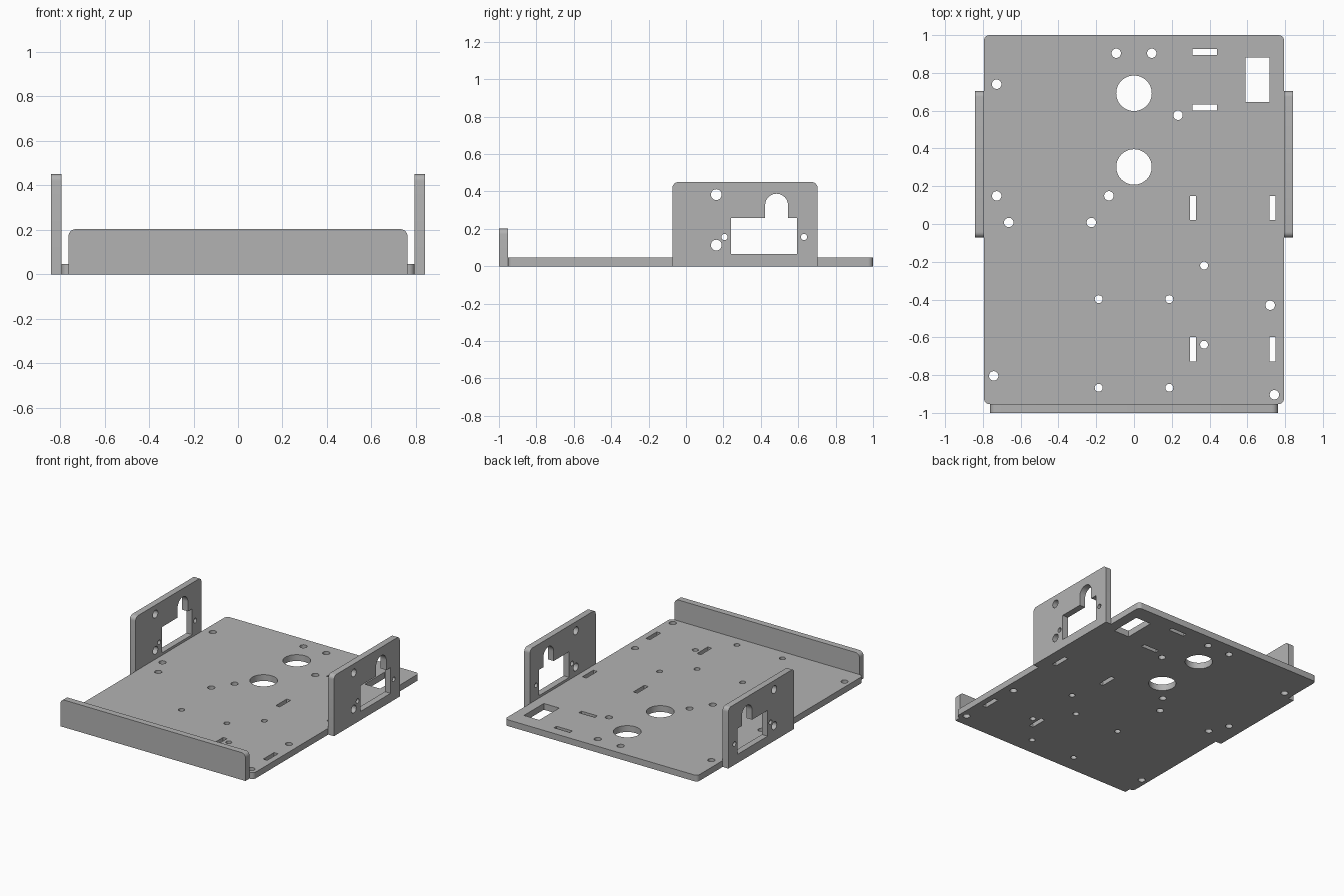
import bpy
import bmesh
from math import cos, sin, pi
from mathutils import Matrix

cube = bpy.data.objects.get("Cube")
if cube:
    bpy.data.objects.remove(cube, do_unlink=True)

THICK = 0.047

# Single metal colour
metal = bpy.data.materials.new("sheet_grey")
grey = (0.45, 0.45, 0.45, 1.0)
metal.diffuse_color = grey
metal.use_nodes = True
metal.node_tree.nodes["Principled BSDF"].inputs["Base Color"].default_value = grey


def arc(cx, cy, r, start, end, steps):
    """Points on a circular arc, angles in units of pi."""
    angles = [pi * (start + (end - start) * i / steps) for i in range(steps + 1)]
    return [(cx + r * cos(a), cy + r * sin(a)) for a in angles]


def circle(cx, cy, r, sides=32):
    return arc(cx, cy, r, 0, 2, sides)[:-1]


def box(cx, cy, w, h):
    return [(cx + sx * w / 2, cy + sy * h / 2)
            for sx, sy in ((-1, -1), (1, -1), (1, 1), (-1, 1))]


def rounded(x0, x1, y0, y1, r, round_bottom):
    """Rectangle with rounded top corners and, if asked, rounded bottom ones."""
    top = arc(x1 - r, y1 - r, r, 0, 0.5, 6) + arc(x0 + r, y1 - r, r, 0.5, 1, 6)
    if round_bottom:
        return top + arc(x0 + r, y0 + r, r, 1, 1.5, 6) + arc(x1 - r, y0 + r, r, 1.5, 2, 6)
    return top + [(x0, y0), (x1, y0)]


def plate(name, outline, holes, matrix):
    """Flat sheet cut from an outline with holes, then placed by a matrix."""
    curve = bpy.data.curves.new(name + "_profile", "CURVE")
    curve.dimensions = "2D"
    curve.fill_mode = "BOTH"
    curve.extrude = THICK / 2
    for loop in [outline] + holes:
        spline = curve.splines.new("POLY")
        spline.points.add(len(loop) - 1)
        for point, (x, y) in zip(spline.points, loop):
            point.co = (x, y, 0, 1)
        spline.use_cyclic_u = True
    helper = bpy.data.objects.new(name + "_profile", curve)
    bpy.context.scene.collection.objects.link(helper)
    graph = bpy.context.evaluated_depsgraph_get()
    mesh = bpy.data.meshes.new_from_object(helper.evaluated_get(graph))
    bpy.data.objects.remove(helper, do_unlink=True)
    bpy.data.curves.remove(curve)

    bm = bmesh.new()
    bm.from_mesh(mesh)
    bmesh.ops.remove_doubles(bm, verts=bm.verts, dist=0.0001)
    bm.transform(matrix)
    bmesh.ops.recalc_face_normals(bm, faces=bm.faces)
    bm.to_mesh(mesh)
    bm.free()
    mesh.materials.clear()
    mesh.materials.append(metal)
    mesh.name = name
    obj = bpy.data.objects.new(name, mesh)
    bpy.context.scene.collection.objects.link(obj)
    bpy.ops.object.select_all(action="DESELECT")
    obj.select_set(True)
    bpy.context.view_layer.objects.active = obj
    bpy.ops.object.shade_smooth_by_angle(angle=pi / 6)
    return obj


# Base plate: vents, screw holes and slots
base_holes = [circle(0, y, 0.094, 48) for y in (0.692, 0.302)]
screws = [(-0.094, 0.904), (0.094, 0.904), (-0.727, 0.74), (0.233, 0.576),
          (-0.727, 0.149), (-0.133, 0.149), (-0.663, 0.008), (-0.226, 0.008),
          (0.721, -0.43), (-0.743, -0.804), (0.743, -0.904)]
standoffs = [(x, y) for x in (-0.187, 0.187) for y in (-0.398, -0.867)]
standoffs += [(0.371, -0.22), (0.371, -0.639)]
base_holes += [circle(x, y, 0.025, 24) for x, y in screws]
base_holes += [circle(x, y, 0.021, 24) for x, y in standoffs]
base_holes += [box(x, y, 0.033, 0.128) for x in (0.313, 0.733) for y in (0.085, -0.663)]
base_holes += [box(0.374, y, 0.13, 0.03) for y in (0.911, 0.617)]
base_holes.append(box(0.655, 0.764, 0.127, 0.234))
plate("base_plate", rounded(-0.794, 0.794, THICK - 1, 1, 0.028, True), base_holes,
      Matrix.Translation((0, 0, THICK / 2)))

# Front panel, standing against the base's front edge
upright = Matrix.Rotation(pi / 2, 4, "X")
plate("front_panel", rounded(-0.762, 0.762, 0, 0.203, 0.032, False), [],
      Matrix.Translation((0, THICK / 2 - 1, 0)) @ upright)

# Side brackets with a keyed socket cutout
socket = [(0.24, 0.065), (0.594, 0.065), (0.594, 0.257)]
socket += arc(0.484, 0.327, 0.061, 0, 1, 16)
socket += [(0.24, 0.257)]
i = socket.index((0.594, 0.257)) + 1
socket.insert(i, (0.545, 0.257))
socket.insert(len(socket) - 1, (0.423, 0.257))
side_holes = [socket]
side_holes += [circle(0.162, z, 0.029, 24) for z in (0.383, 0.113)]
side_holes += [circle(y, 0.156, 0.017, 24) for y in (0.206, 0.631)]
sideways = Matrix.Rotation(pi / 2, 4, "Z") @ upright
for name, side in (("left_bracket", 1), ("right_bracket", -1)):
    plate(name, rounded(-0.072, 0.703, 0, 0.45, 0.03, False), side_holes,
          Matrix.Translation((side * (0.794 + THICK / 2), 0, 0)) @ sideways)
